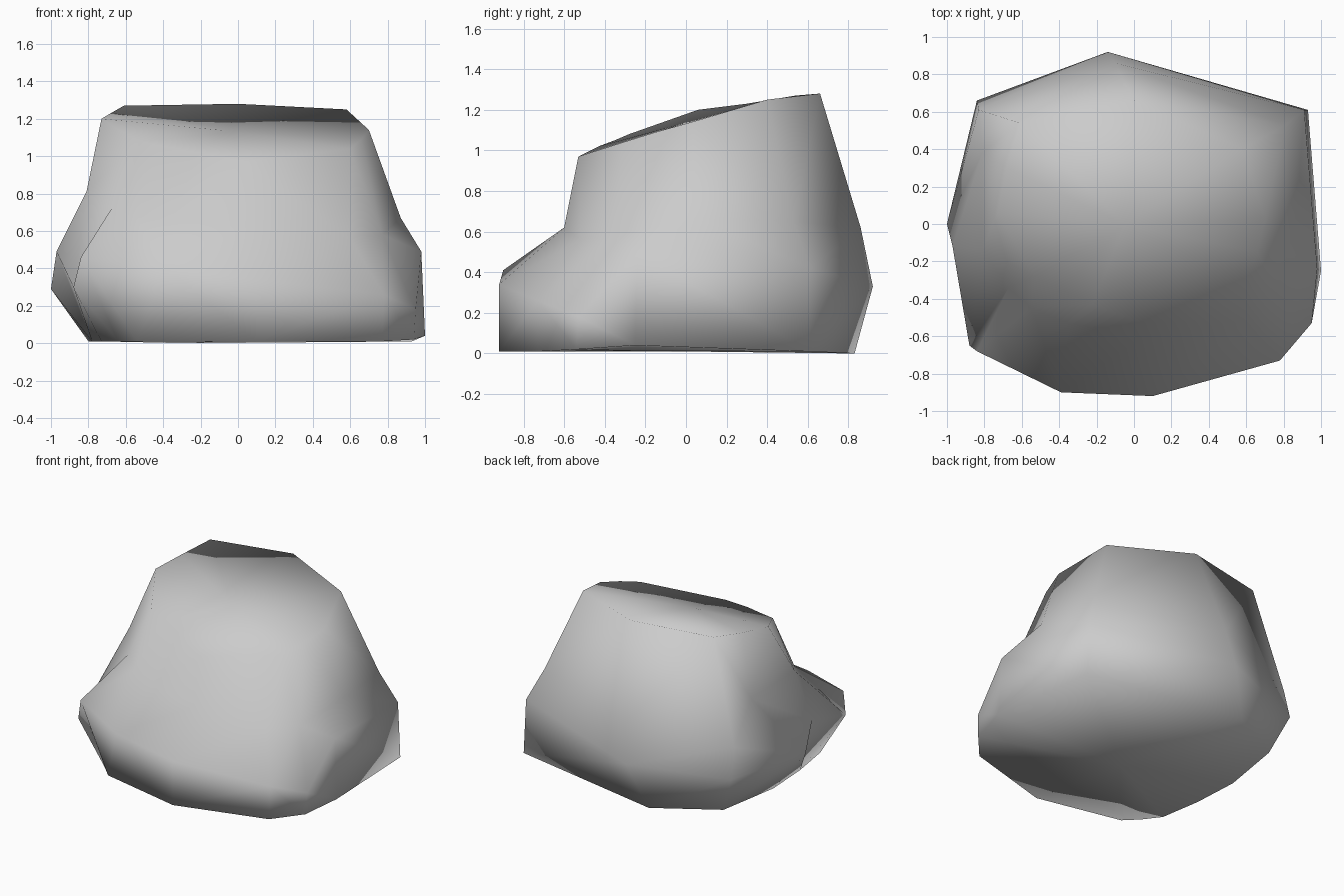
import bpy
import bmesh

default_cube = bpy.data.objects.get("Cube")
if default_cube:
    bpy.data.objects.remove(default_cube, do_unlink=True)


def make_material(name, colour):
    material = bpy.data.materials.new(name)
    material.use_nodes = True
    material.diffuse_color = colour
    material.node_tree.nodes["Principled BSDF"].inputs["Base Color"].default_value = colour
    return material


def add_ring(mesh, points):
    return [mesh.verts.new(point) for point in points]


def add_facet(mesh, a, b, c, d):
    # Split a four-cornered facet along the diagonal that bulges outward
    normal = (b.co - a.co).cross(c.co - a.co)
    if normal.dot(d.co - a.co) > 0:
        a, b, c, d = b, c, d, a
    mesh.faces.new((a, b, c))
    mesh.faces.new((a, c, d))


def bridge_rings(mesh, lower, upper):
    count = len(lower)
    for index in range(count):
        following = (index + 1) % count
        add_facet(mesh, lower[index], lower[following], upper[following], upper[index])


def cap_ring(mesh, ring):
    # Close a ring with a fan around its average point
    total = ring[0].co.copy()
    for vert in ring[1:]:
        total += vert.co
    centre = mesh.verts.new(total / len(ring))
    for index, vert in enumerate(ring):
        mesh.faces.new((vert, ring[(index + 1) % len(ring)], centre))


# Contours run anticlockwise from the right side
# Footprint on the ground, undercut at the front left
foot = [
    (1, -.25, .04), (.93, .61, .01), (-.27, .83, 0), (-.72, .58, .01),
    (-.8, .1, .01), (-.78, -.25, .01), (-.73, -.56, .01), (-.64, -.68, .01),
    (-.54, -.78, .01), (.1, -.92, .01), (.77, -.73, .01), (.94, -.54, .02),
]
# Widest belt, with a low ledge at the front
belt = [
    (.98, -.24, .49), (.91, .61, .42), (-.14, .92, .33), (-.84, .66, .3),
    (-1, 0, .29), (-.97, -.12, .49), (-.88, -.65, .3), (-.84, -.68, .46),
    (-.39, -.9, .41), (.1, -.92, .34), (.78, -.73, .26), (.95, -.53, .18),
]
# Shoulder where the ledge meets the upper mass
shoulder = [
    (.87, .05, .67), (.81, .53, .65), (-.1, .86, .62), (-.83, .61, .52),
    (-.81, .38, .8), (-.81, -.14, .81), (-.67, -.34, .73), (-.55, -.45, .68),
    (-.35, -.53, .65), (.05, -.6, .62), (.6, -.52, .56), (.77, -.36, .58),
]
# Sloping rim of the flat top
rim = [
    (.7, .03, 1.14), (.58, .4, 1.25), (0, .66, 1.28), (-.61, .54, 1.27),
    (-.68, .3, 1.23), (-.73, .06, 1.2), (-.53, -.28, 1.08), (-.39, -.35, 1.05),
    (-.22, -.43, 1.02), (.04, -.53, .97), (.6, -.31, 1.04), (.66, -.15, 1.09),
]

# Boulder skin from stacked contours
mesh = bmesh.new()
rings = [add_ring(mesh, points) for points in (foot, belt, shoulder, rim)]
for lower, upper in zip(rings, rings[1:]):
    bridge_rings(mesh, lower, upper)
cap_ring(mesh, rings[-1])
cap_ring(mesh, rings[0])
bmesh.ops.recalc_face_normals(mesh, faces=mesh.faces)
for face in mesh.faces:
    face.smooth = True

data = bpy.data.meshes.new("boulder")
mesh.to_mesh(data)
mesh.free()
data.materials.append(make_material("stone grey", (.6, .6, .6, 1)))
boulder = bpy.data.objects.new("boulder", data)
bpy.context.collection.objects.link(boulder)
